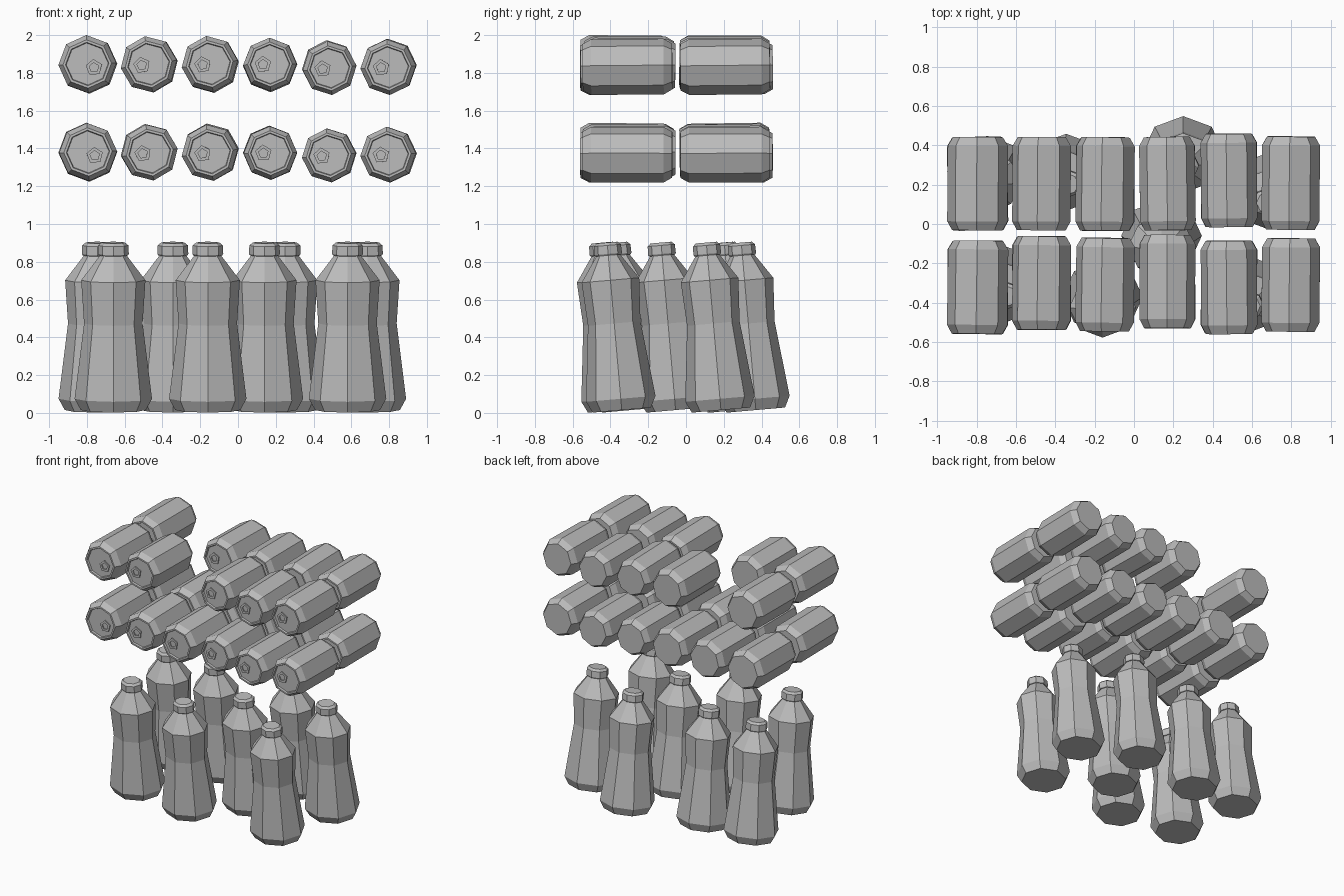
import bpy, math, random
from mathutils import Matrix

random.seed(4)
cube = bpy.data.objects.get("Cube")
if cube:
    bpy.data.objects.remove(cube, do_unlink=True)

grey = bpy.data.materials.new("plain grey")
grey.use_nodes = True
grey.diffuse_color = (0.5, 0.5, 0.5, 1)
grey.node_tree.nodes["Principled BSDF"].inputs["Base Color"].default_value = (0.5, 0.5, 0.5, 1)


def ring(radius, z, sides):
    return [(radius * math.cos(math.tau * i / sides), radius * math.sin(math.tau * i / sides), z)
            for i in range(sides)]


def lathe(name, profile, sides=8, closed=False):
    """Mesh of stacked rings; open stacks are capped at both ends."""
    verts = [v for r, z in profile for v in ring(r, z, sides)]
    n = len(profile)
    faces = []
    for k in range(n if closed else n - 1):
        a, b = k * sides, (k + 1) % n * sides
        for i in range(sides):
            j = (i + 1) % sides
            faces.append((a + i, a + j, b + j, b + i))
    if not closed:
        faces.append(tuple(reversed(range(sides))))
        faces.append(tuple(range((n - 1) * sides, n * sides)))
    mesh = bpy.data.meshes.new(name)
    mesh.from_pydata(verts, [], faces)
    mesh.materials.append(grey)
    return mesh


def place(name, mesh, matrix):
    obj = bpy.data.objects.new(name, mesh)
    bpy.context.collection.objects.link(obj)
    obj.matrix_world = matrix
    return obj


def rot(degrees, axis):
    return Matrix.Rotation(math.radians(degrees), 4, axis)


# Shared meshes: can (lid at +z with recess), pull tab, bottle body, bottle cap
HALF = 0.237
can_mesh = lathe("can", [(0.125, -HALF), (0.152, 0.045 - HALF), (0.152, HALF - 0.045),
                         (0.127, HALF), (0.114, HALF), (0.110, HALF - 0.014)])
tab_mesh = lathe("pull_tab", [(0.045, 0), (0.045, 0.01), (0.026, 0.01), (0.026, 0)], 5, True)
bottle_mesh = lathe("bottle", [(0.172, 0), (0.205, 0.06), (0.155, 0.46), (0.17, 0.69),
                               (0.068, 0.825), (0.062, 0.85)])
cap_mesh = lathe("bottle_cap", [(0.077, 0.822), (0.082, 0.83), (0.08, 0.875), (0.062, 0.89)])

# Cans: columns of (x, front y, back y, spin, size, upper z)
columns = [
    (-0.795, -0.322, 0.205, 2, 1.01, 1.845),
    (-0.47, -0.30, 0.205, 8, 0.985, 1.845),
    (-0.147, -0.308, 0.203, 7, 0.985, 1.845),
    (0.17, -0.293, 0.205, 1, 0.93, 1.842),
    (0.483, -0.322, 0.222, 5, 0.94, 1.828),
    (0.797, -0.31, 0.208, 3, 0.97, 1.832),
]
missing = {("upper", "front", 2), ("upper", "back", 1)}
for level, drop in (("upper", 0), ("lower", 0.465)):
    for row in ("front", "back"):
        for c, (x, front_y, back_y, spin, size, z) in enumerate(columns):
            if (level, row, c) in missing:
                continue
            y = front_y if row == "front" else back_y
            tilt, yaw = random.uniform(-1, 1), random.uniform(-1, 1)
            pose = Matrix.Translation((x, y, z - drop)) @ rot(90 + tilt, "X") @ rot(yaw, "Y")
            pose = pose @ rot(spin, "Z")
            name = f"{level}_{row}_can_{c + 1}"
            place(name, can_mesh, pose @ Matrix.Diagonal((size, size, 1, 1)))
            # Tab lies in the lid recess, off centre
            offset = (0.035, -0.02) if c == 0 else (-0.037, 0)
            place(name + "_tab", tab_mesh,
                  pose @ Matrix.Translation((*offset, HALF - 0.016)) @ rot(20, "Z"))

# Bottles: base centres, each leaning slightly forward
bases = [(-0.66, -0.29), (-0.745, 0.27), (-0.16, -0.365), (-0.345, 0.28),
         (0.14, -0.055), (0.25, 0.37), (0.58, -0.34), (0.685, 0.185)]
for b, (x, y) in enumerate(bases):
    pose = Matrix.Translation((x, y, 0.015)) @ rot(5, "X") @ Matrix.Diagonal((1, 0.9, 1, 1))
    place(f"bottle_{b + 1}", bottle_mesh, pose)
    place(f"bottle_cap_{b + 1}", cap_mesh, pose)
